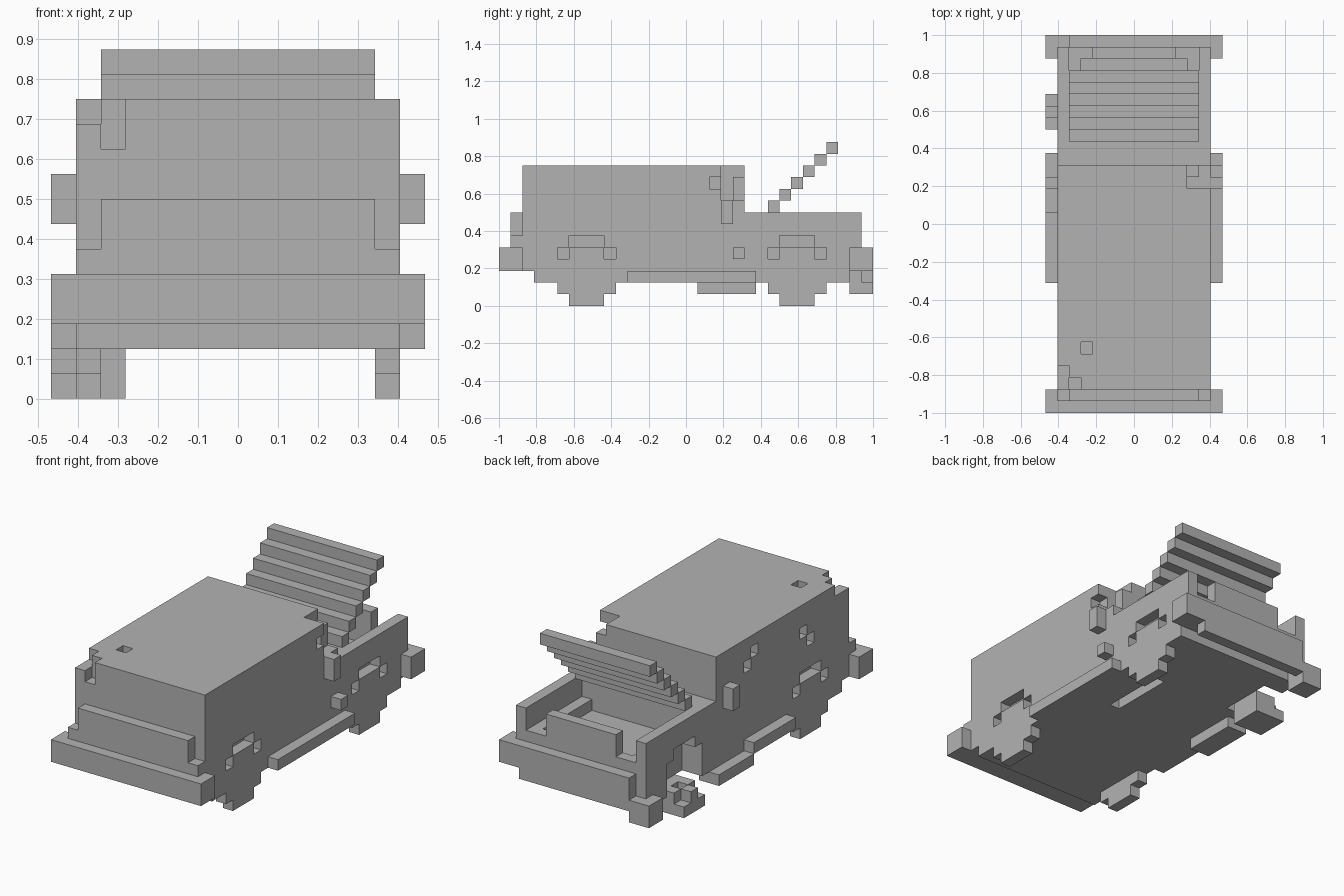
import bpy
import bmesh
from mathutils import Vector

if "Cube" in bpy.data.objects:
    bpy.data.objects.remove(bpy.data.objects["Cube"], do_unlink=True)

U = 1 / 16                       # edge of one block
ORIGIN = Vector((-7.5, -16, 0))  # block corner (0, 0, 0)

grey = bpy.data.materials.new("light_grey")
grey.use_nodes = True
grey.diffuse_color = (0.45, 0.45, 0.45, 1)
grey.node_tree.nodes["Principled BSDF"].inputs["Base Color"].default_value = (0.45, 0.45, 0.45, 1)


def box(x, y, z):
    """Cells of a block; each axis is a (start, end) range or a single index."""
    rx, ry, rz = [range(*a) if isinstance(a, tuple) else range(a, a + 1) for a in (x, y, z)]
    return {(i, j, k) for i in rx for j in ry for k in rz}


def build(name, cells):
    """Make a mesh of the outer skin of a set of cells."""
    bm = bmesh.new()
    cache = {}

    def vert(p):
        key = tuple(p)
        if key not in cache:
            cache[key] = bm.verts.new((Vector(key) + ORIGIN) * U)
        return cache[key]

    for c in sorted(cells):
        for axis in range(3):
            for side in (0, 1):
                n = list(c)
                n[axis] += 2 * side - 1
                if tuple(n) in cells:
                    continue
                u, v = (axis + 1) % 3, (axis + 2) % 3
                loop = []
                for du, dv in ((0, 0), (1, 0), (1, 1), (0, 1)):
                    p = list(c)
                    p[axis] += side
                    p[u] += du
                    p[v] += dv
                    loop.append(vert(p))
                bm.faces.new(loop if side else loop[::-1])
    mesh = bpy.data.meshes.new(name)
    bm.to_mesh(mesh)
    bm.free()
    mesh.materials.append(grey)
    obj = bpy.data.objects.new(name, mesh)
    bpy.context.collection.objects.link(obj)
    return obj


# Cabin and bonnet shell
body = box((1, 14), (2, 21), (3, 12)) | box((1, 14), (21, 31), (3, 8))
body |= box((1, 14), (3, 30), 2)

# Open engine bay with a centre grille at its end
body -= box((2, 13), (23, 30), (6, 8))
body -= box((3, 12), (23, 30), 5)
for x in ((2, 4), (11, 13)):
    body -= box(x, 30, (6, 8))

# Wheel arch recesses
for x in (1, 13):
    for start in (5, 23):
        body -= box(x, (start + 1, start + 4), 5)
        body -= box(x, start, 4) | box(x, start + 4, 4)

# Empty arch where one wheel has come off
body -= box((1, 3), (24, 27), (2, 6)) | box((1, 3), (23, 28), (2, 5))

# Damage: roof corner, window pillar, roof hole, side holes, floor slot
body -= box(1, (2, 4), 11) | box(2, 2, (10, 12))
body -= box((12, 14), (19, 21), 11) | box(13, (19, 21), (9, 11))
body -= box(13, 18, 10) | box(12, 19, (9, 11))
body -= box(3, 5, 11)
body -= box(1, 8, 9) | box(1, 7, 8) | box(1, 16, 9) | box(1, 15, 10)
body -= box(10, (17, 23), (2, 4))
build("body", body)

# Tail panel
build("tail_panel", box((1, 14), 1, 5) | box((2, 13), 1, (6, 8)))

# Bumpers, one with a broken corner
build("tail_bumper", box((0, 15), (0, 2), (3, 5)))
build("nose_bumper", box((2, 15), (30, 32), (3, 5)) | box((2, 13), 31, 2))
build("broken_bumper_corner", box((0, 2), (30, 32), (1, 3)))

# Raised bonnet as a flight of steps
bonnet = set()
for n in range(6):
    bonnet |= box((2, 13), 23 + n, 8 + n)
build("raised_bonnet", bonnet)

# Wheels that are still mounted
for name, x, start in (("left_tail_wheel", 13, 5), ("left_nose_wheel", 13, 23),
                       ("right_tail_wheel", 1, 5)):
    build(name, box(x, (start, start + 5), 1) | box(x, (start + 1, start + 4), 0))

# Wheel lying flat beside its arch
fallen = box((0, 3), (24, 27), 0) | box(2, (24, 27), 1)
fallen |= box(0, 25, 1) | box(1, 24, 1) | box(1, 26, 1)
build("fallen_wheel", fallen)

# Running boards, the right one snapped with its end dropped
build("left_running_board", box(14, (11, 22), 2))
build("right_running_board", box(0, (11, 17), 2))
build("dropped_running_board", box((0, 2), (17, 22), 1))

# Door mirrors and a side lamp
for name, x in (("right_mirror", 0), ("left_mirror", 14)):
    build(name, box(x, 19, (7, 9)))
build("side_lamp", box(14, 20, 4))
